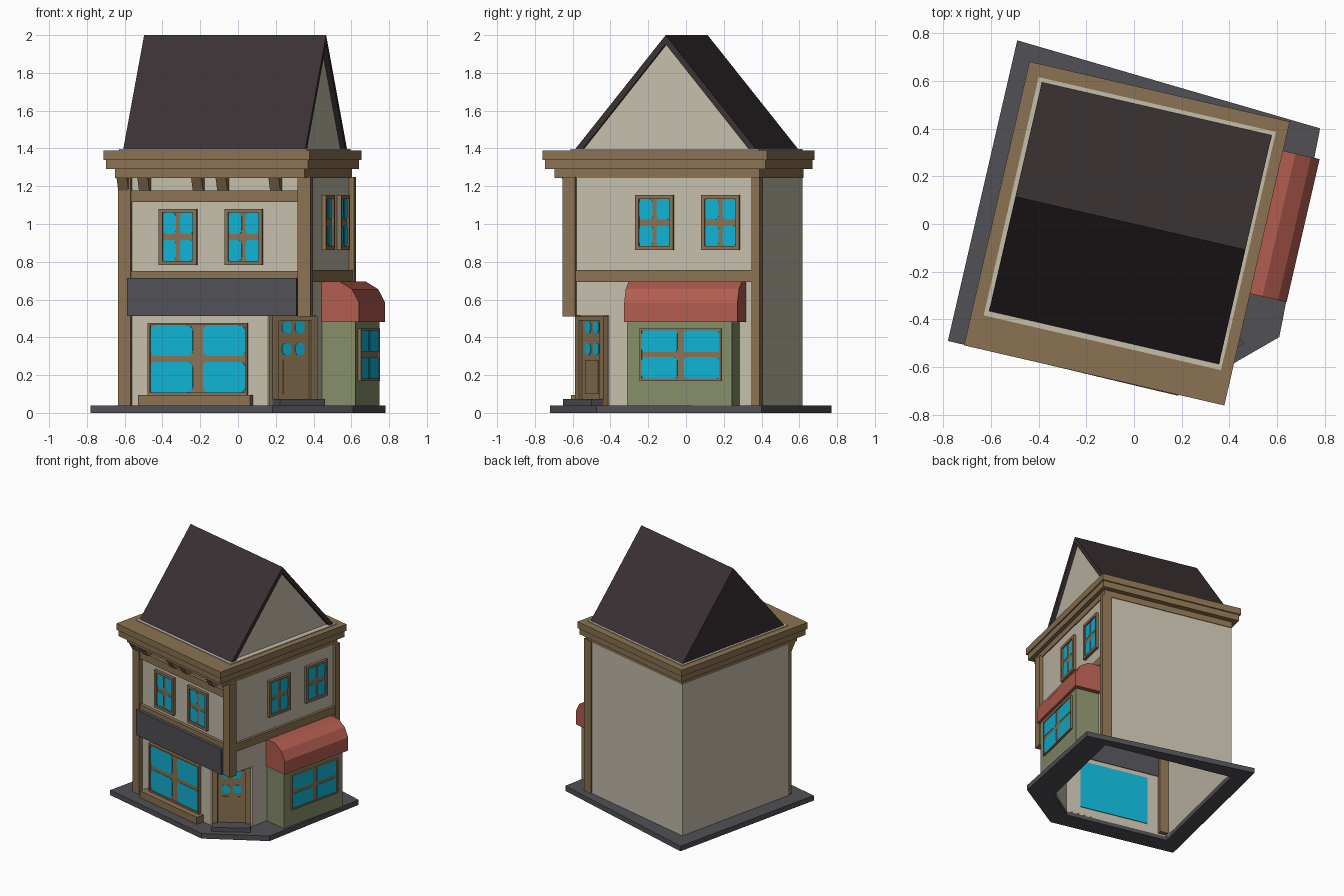
import bpy, bmesh, math
from mathutils import Matrix, Vector

if "Cube" in bpy.data.objects:
    bpy.data.objects.remove(bpy.data.objects["Cube"])

TURN = -math.atan2(0.225, 0.975)   # the whole building is turned about z


def mat(name, r, g, b):
    m = bpy.data.materials.new(name)
    lin = [((c / 255 + 0.055) / 1.055) ** 2.4 for c in (r, g, b)]
    m.diffuse_color = (*lin, 1)
    m.use_nodes = True
    m.node_tree.nodes["Principled BSDF"].inputs["Base Color"].default_value = m.diffuse_color
    return m


PALE = mat("plaster", 197, 189, 171)
WOOD = mat("wood", 138, 114, 82)
ROOF = mat("roof_dark", 58, 49, 51)
GREY = mat("slate_grey", 80, 80, 86)
RED = mat("awning_red", 178, 92, 79)
GREEN = mat("shop_green", 134, 142, 106)
BLUE = mat("glass_blue", 17, 178, 211)


def wall_frame(origin, along, out):
    """Wall coordinates: x along the wall, y outwards, z up."""
    m = Matrix.Identity(4)
    m.col[0] = (along[0], along[1], 0, 0)
    m.col[1] = (out[0], out[1], 0, 0)
    m.col[3] = (origin[0], origin[1], 0, 1)
    return m


LOCAL = Matrix.Identity(4)
S = math.sqrt(0.5)
FRONT = wall_frame((0, -0.515), (1, 0), (0, -1))
RIGHT = wall_frame((0.493, 0), (0, 1), (1, 0))
BAY = wall_frame((0.675, 0), (0, 1), (1, 0))
CHAMFER = wall_frame((0.388, -0.41), (S, S), (S, -S))


def finish(name, bm, m, frame=LOCAL, fix=True):
    bm.transform(frame)
    if fix:
        bmesh.ops.recalc_face_normals(bm, faces=bm.faces)
    me = bpy.data.meshes.new(name)
    bm.to_mesh(me)
    bm.free()
    me.materials.append(m)
    ob = bpy.data.objects.new(name, me)
    ob.rotation_euler.z = TURN
    bpy.context.collection.objects.link(ob)
    return ob


def boxes(name, m, dims, frame=LOCAL):
    """dims: list of (x0, x1, y0, y1, z0, z1)."""
    bm = bmesh.new()
    for x0, x1, y0, y1, z0, z1 in dims:
        t = Matrix.Translation(((x0 + x1) / 2, (y0 + y1) / 2, (z0 + z1) / 2))
        t = t @ Matrix.Diagonal((x1 - x0, y1 - y0, z1 - z0, 1))
        bmesh.ops.create_cube(bm, size=1, matrix=t)
    return finish(name, bm, m, frame)


def add_prism(bm, pts, shift):
    """Extrude a closed outline of 3D points by a vector."""
    a = [bm.verts.new(p) for p in pts]
    b = [bm.verts.new(Vector(p) + Vector(shift)) for p in pts]
    bm.faces.new(a)
    bm.faces.new(b[::-1])
    for i in range(len(a)):
        j = (i + 1) % len(a)
        bm.faces.new((a[i], a[j], b[j], b[i]))


def rounded(x0, x1, z0, z1, r, y):
    pts = []
    for k, (cx, cz) in enumerate(((x1 - r, z1 - r), (x0 + r, z1 - r), (x0 + r, z0 + r), (x1 - r, z0 + r))):
        for s in range(4):
            a = math.pi / 2 * (k + s / 3)
            pts.append((cx + r * math.cos(a), y, cz + r * math.sin(a)))
    return pts


def panes(name, frame, x0, x1, z0, z1, vbar, hbar, r, y=0.008):
    """Two by two glass panes lying on a board."""
    bm = bmesh.new()
    xm, zm = (x0 + x1) / 2, (z0 + z1) / 2
    for a, b in ((x0, xm - vbar / 2), (xm + vbar / 2, x1)):
        for c, d in ((z0, zm - hbar / 2), (zm + hbar / 2, z1)):
            add_prism(bm, rounded(a, b, c, d, r, y), (0, 0.004, 0))
    finish(name + "_panes", bm, BLUE, frame)


def window(name, frame, x0, x1, z0, z1, edge, vbar, hbar, r, rim=0.022):
    boxes(name + "_frame", WOOD, [
        (x0, x1, 0, 0.009, z0, z1),
        (x0, x0 + edge, 0, rim, z0, z1), (x1 - edge, x1, 0, rim, z0, z1),
        (x0, x1, 0, rim, z0, z0 + edge), (x0, x1, 0, rim, z1 - edge, z1)], frame)
    boxes(name + "_glass_back", BLUE, [(x0, x1, -0.008, -0.002, z0, z1)], frame)
    panes(name, frame, x0 + edge, x1 - edge, z0 + edge, z1 - edge, vbar, hbar, r)


# outlines: ground floor with cut corner, upper floor, pavement
low = [(-0.528, -0.515), (0.283, -0.515), (0.493, -0.305), (0.493, 0.51), (-0.528, 0.51)]
high = [(-0.528, -0.515), (0.493, -0.515), (0.493, 0.51), (-0.528, 0.51)]
pave = [(-0.65, -0.653), (0.34, -0.66), (0.70, -0.325), (0.67, 0.566), (-0.65, 0.64)]

# pavement ring, open in the middle
bm = bmesh.new()
rings = [[bm.verts.new((x, y, z)) for x, y in o]
         for o, z in ((pave, 0), (pave, 0.04), (low, 0.04), (low, 0))]
for k in range(4):
    a, b = rings[k], rings[(k + 1) % 4]
    for i in range(5):
        j = (i + 1) % 5
        bm.faces.new((a[i], a[j], b[j], b[i]))
finish("pavement", bm, GREY)

# wall shell, open at the bottom
bm = bmesh.new()
for outline, z0, z1 in ((low, 0.03, 0.515), (high, 0.515, 1.396)):
    a = [bm.verts.new((x, y, z0)) for x, y in outline]
    b = [bm.verts.new((x, y, z1)) for x, y in outline]
    for i in range(len(a)):
        j = (i + 1) % len(a)
        bm.faces.new((a[i], a[j], b[j], b[i]))
bm.faces.new(b)
bm.faces.new([bm.verts.new((x, y, 0.515)) for x, y in (low[1], low[2], high[1])])
finish("walls", bm, PALE, fix=False)

# stepped cornice
boxes("cornice", WOOD, [(-0.53, 0.50, -0.60, 0.515, 1.243, 1.30),
                        (-0.568, 0.53, -0.645, 0.555, 1.29, 1.342),
                        (-0.58, 0.54, -0.656, 0.565, 1.339, 1.39)])

# gable roof: solid body plus rim that frames the right gable
bm = bmesh.new()
add_prism(bm, [(-0.51, -0.497, 1.39), (-0.51, 0.497, 1.39), (-0.51, 0, 2.0)], (0.955, 0, 0))
for s in (-1, 1):
    add_prism(bm, [(0.445, s * 0.497, 1.39), (0.445, 0, 2.0), (0.445, 0, 1.952), (0.445, s * 0.456, 1.39)],
              (0.034, 0, 0))
finish("roof", bm, ROOF)
bm = bmesh.new()
add_prism(bm, [(0.44, -0.457, 1.392), (0.44, 0.457, 1.392), (0.44, 0, 1.954)], (0.012, 0, 0))
finish("gable_wall", bm, PALE)

# corner posts and beams
boxes("corner_posts", WOOD, [(-0.524, -0.457, -0.55, -0.48, 0.04, 1.25),
                             (0.45, 0.52, -0.55, -0.482, 0.51, 1.25),
                             (0.445, 0.52, 0.477, 0.52, 0.04, 1.25)])
boxes("front_beams", WOOD, [(-0.46, 0.455, -0.54, -0.51, 1.117, 1.177),
                            (-0.46, 0.455, -0.54, -0.51, 0.70, 0.752)])
boxes("right_beam", WOOD, [(0.488, 0.513, -0.49, 0.48, 0.692, 0.757)])
boxes("shop_board", GREY, [(-0.473, 0.447, -0.565, -0.51, 0.513, 0.715)])

# brackets under the cornice
bm = bmesh.new()
for u in (-0.495, -0.382, -0.09, 0.043, 0.33):
    add_prism(bm, [(u - 0.028, -0.51, 1.177), (u - 0.028, -0.555, 1.177), (u - 0.028, -0.568, 1.2),
                   (u - 0.028, -0.595, 1.247), (u - 0.028, -0.51, 1.247)], (0.056, 0, 0))
finish("brackets", bm, WOOD)

# windows
window("front_upper_window_left", FRONT, -0.307, -0.102, 0.783, 1.08, 0.02, 0.022, 0.03, 0.02)
window("front_upper_window_right", FRONT, 0.05, 0.255, 0.783, 1.08, 0.02, 0.022, 0.03, 0.02)
window("right_upper_window_front", RIGHT, -0.158, 0.049, 0.863, 1.153, 0.02, 0.022, 0.03, 0.02)
window("right_upper_window_back", RIGHT, 0.2, 0.407, 0.863, 1.153, 0.02, 0.022, 0.03, 0.02)
window("front_shop_window", FRONT, -0.367, 0.173, 0.095, 0.476, 0.012, 0.055, 0.03, 0.03)
boxes("shop_window_sill", WOOD, [(-0.41, 0.2, 0, 0.065, 0.04, 0.095)], FRONT)

# green bay with its window
boxes("shop_bay", GREEN, [(0.485, 0.675, -0.164, 0.405, 0.035, 0.50)])
window("bay_window", BAY, -0.094, 0.35, 0.17, 0.447, 0.012, 0.035, 0.027, 0.015, 0.016)

# awning
bm = bmesh.new()
add_prism(bm, [(u, -0.175, z) for u, z in ((0.49, 0.695), (0.593, 0.695), (0.66, 0.655), (0.697, 0.585),
                                           (0.697, 0.48), (0.49, 0.48))], (0, 0.615, 0))
finish("awning", bm, RED)

# door in the cut corner, with step
boxes("door_frame", WOOD, [(-0.14, -0.1, 0, 0.03, 0.04, 0.512), (0.1, 0.14, 0, 0.03, 0.04, 0.512),
                           (-0.14, 0.14, 0, 0.03, 0.49, 0.512)], CHAMFER)
boxes("door", WOOD, [(-0.1, 0.1, 0, 0.012, 0.04, 0.49), (-0.065, 0.065, 0, 0.017, 0.1, 0.28)], CHAMFER)
panes("door", CHAMFER, -0.07, 0.07, 0.307, 0.485, 0.024, 0.053, 0.02, 0.011)
boxes("door_step", GREY, [(-0.14, 0.14, 0, 0.105, 0.035, 0.073)], CHAMFER)

# hanging sign on its arm
boxes("sign_bracket", ROOF, [(0, 0.02, -0.345, -0.309, 0.985, 1.082),
                             (0, 0.19, -0.336, -0.318, 1.03, 1.05),
                             (0.085, 0.093, -0.330, -0.324, 0.99, 1.035),
                             (0.125, 0.133, -0.330, -0.324, 0.99, 1.035)], RIGHT)
boxes("hanging_sign", ROOF, [(0.066, 0.152, -0.336, -0.318, 0.885, 1.005)], RIGHT)
